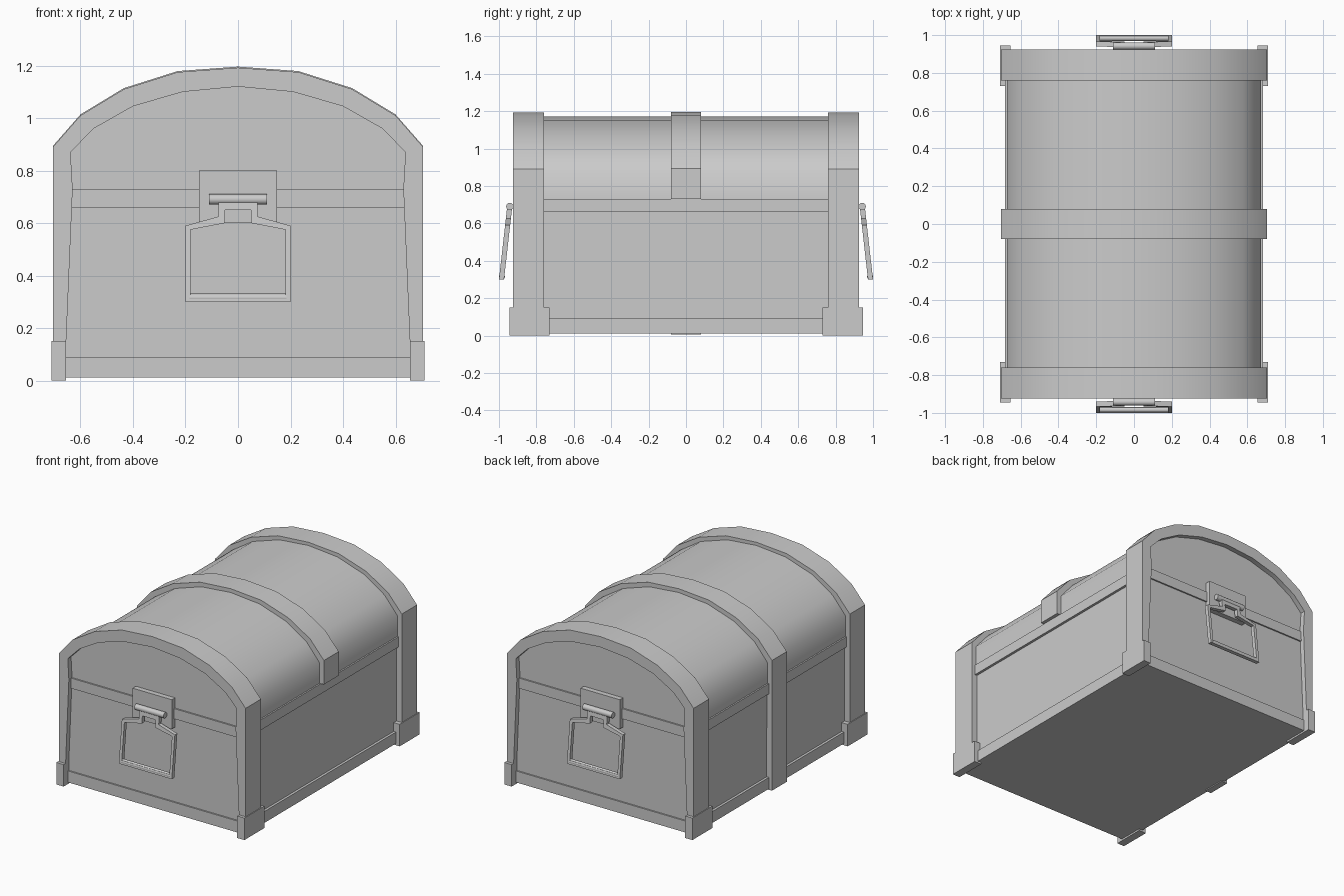
import bpy
import bmesh
from math import pi, radians
from mathutils import Matrix

if "Cube" in bpy.data.objects:
    bpy.data.objects.remove(bpy.data.objects["Cube"])

GREY = (0.6, 0.6, 0.6, 1)
grey = bpy.data.materials.new("plain grey")
grey.use_nodes = True
grey.diffuse_color = GREY
grey.node_tree.nodes["Principled BSDF"].inputs["Base Color"].default_value = GREY


def finish(name, bm, smooth=None):
    bmesh.ops.recalc_face_normals(bm, faces=bm.faces)
    mesh = bpy.data.meshes.new(name)
    bm.to_mesh(mesh)
    bm.free()
    mesh.materials.append(grey)
    obj = bpy.data.objects.new(name, mesh)
    bpy.context.collection.objects.link(obj)
    if smooth:
        bpy.ops.object.select_all(action="DESELECT")
        obj.select_set(True)
        bpy.context.view_layer.objects.active = obj
        bpy.ops.object.shade_smooth_by_angle(angle=radians(smooth))
    return obj


def box(name, x, y, z):
    bm = bmesh.new()
    size = [b - a for a, b in (x, y, z)]
    mid = [(a + b) / 2 for a, b in (x, y, z)]
    bmesh.ops.create_cube(bm, size=1, matrix=Matrix.Translation(mid) @ Matrix.Diagonal((*size, 1)))
    return finish(name, bm)


def rod(name, half, y, z, radius):
    bm = bmesh.new()
    turn = Matrix.Translation((0, y, z)) @ Matrix.Rotation(pi / 2, 4, "Y")
    bmesh.ops.create_cone(bm, cap_ends=True, segments=12, radius1=radius, radius2=radius,
                          depth=2 * half, matrix=turn)
    return finish(name, bm, 40)


def mirrored(half):
    """Complete a right-to-middle outline whose last point is on the centre line."""
    return half + [(-x, z) for x, z in reversed(half[:-1])]


def prism(name, outline, y0, y1, smooth):
    bm = bmesh.new()
    face = bm.faces.new([bm.verts.new((x, y0, z)) for x, z in outline])
    ext = bmesh.ops.extrude_face_region(bm, geom=[face], use_keep_orig=True)
    bmesh.ops.translate(bm, vec=(0, y1 - y0, 0),
                        verts=[v for v in ext["geom"] if isinstance(v, bmesh.types.BMVert)])
    return finish(name, bm, smooth)


def strip(name, outer, inner, front, back, smooth=None, closed=False):
    """Solid band between two matching outlines; front and back give y at height z."""
    bm = bmesh.new()
    rows = [[bm.verts.new((x, depth(z), z)) for x, z in line]
            for line, depth in ((outer, front), (inner, front), (inner, back), (outer, back))]
    n = len(outer)
    for i in range(n if closed else n - 1):
        j = (i + 1) % n
        for k in range(4):
            a, b = rows[k], rows[(k + 1) % 4]
            bm.faces.new((a[i], a[j], b[j], b[i]))
    if not closed:
        for i in (0, n - 1):
            bm.faces.new([row[i] for row in rows])
    return finish(name, bm, smooth)


# Body, trims and rounded lid
box("body", (-.665, .665), (-.89, .89), (.02, .7))
box("base_trim", (-.682, .682), (-.9, .9), (.012, .09))
box("rim_trim", (-.682, .682), (-.9, .9), (.66, .73))
lid = mirrored([(.672, .7), (.672, .87), (.575, .985), (.42, 1.085), (.22, 1.15), (0, 1.17)])
prism("lid", lid, -.89, .89, 60)

# Arched frames around both ends
outer = mirrored([(.705, .02), (.705, .73), (.705, .89), (.6, 1.01), (.435, 1.11), (.23, 1.175), (0, 1.192)])
inner = mirrored([(.66, .02), (.63, .73), (.638, .87), (.55, .96), (.4, 1.045), (.21, 1.1), (0, 1.12)])
for name, s in (("front", -1), ("back", 1)):
    strip(name + "_end_frame", outer, inner, lambda z: s * .925, lambda z: s * .76, 35)

# Middle strap: short on one side, down to the floor on the other
strap_out = [(x, z + .004) for x, z in outer[1:-1]] + [(-.705, .005)]
strap_in = [(x * .95, z - .04) for x, z in outer[1:-1]] + [(-.66, .005)]
strap_out[0], strap_in[0] = (.705, .73), (.66, .73)
strip("middle_strap", strap_out, strap_in, lambda z: -.08, lambda z: .08, 35)

# Corner feet
for sx, side in ((-1, "right"), (1, "left")):
    for sy, end in ((-1, "front"), (1, "back")):
        box(f"{end}_{side}_foot", sorted((sx * .655, sx * .71)),
            sorted((sy * .73, sy * .945)), (0, .15))

# Hinged carrying handles at both ends
loop_out = [(.075, .68), (.075, .625), (.2, .59), (.2, .3)]
loop_in = [(.05, .65), (.05, .6), (.18, .575), (.18, .325)]
loop_out, loop_in = [h + [(-x, z) for x, z in reversed(h)] for h in (loop_out, loop_in)]
for name, s in (("front", -1), ("back", 1)):
    box(name + "_handle_plate", (-.148, .148), sorted((s * .88, s * .925)), (.6, .8))
    rod(name + "_handle_pin", .11, s * .942, .69, .02)
    strip(name + "_handle", loop_out, loop_in,
          lambda z: s * (.957 + (.68 - z) * .113),
          lambda z: s * (.93 + (.68 - z) * .113), closed=True)
    rod(name + "_handle_grip", .185, s * .984, .315, .016)
